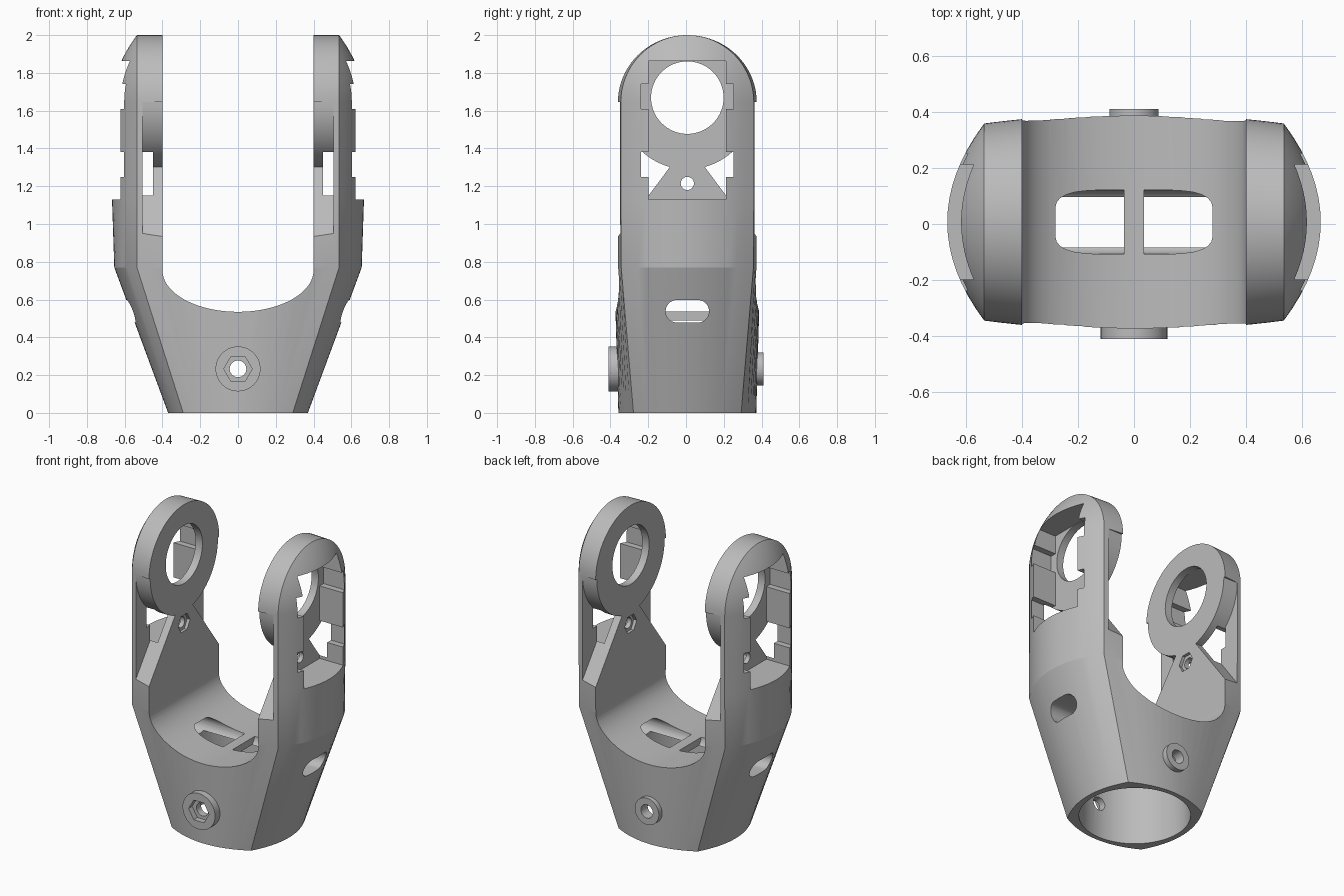
import bpy, bmesh, math
from mathutils import Vector

if "Cube" in bpy.data.objects:
    bpy.data.objects.remove(bpy.data.objects["Cube"], do_unlink=True)

Y0 = 0.007          # fore-aft centre of the body
EAR_Z, EAR_R = 1.645, 0.355

grey = bpy.data.materials.new("plain grey")
grey.use_nodes = True
grey.diffuse_color = (0.5, 0.5, 0.5, 1)
grey.node_tree.nodes["Principled BSDF"].inputs["Base Color"].default_value = (0.5, 0.5, 0.5, 1)


def finish(bm, name):
    bmesh.ops.recalc_face_normals(bm, faces=bm.faces)
    mesh = bpy.data.meshes.new(name)
    bm.to_mesh(mesh)
    bm.free()
    ob = bpy.data.objects.new(name, mesh)
    mesh.materials.append(grey)
    bpy.context.collection.objects.link(ob)
    return ob


def prism(name, pts, axis, a, b):
    """Extrude a 2D outline along an axis from a to b."""
    place = {"x": lambda u, v, w: (w, u + Y0, v),
             "y": lambda u, v, w: (u, w, v),
             "z": lambda u, v, w: (u, v + Y0, w)}[axis]
    bm = bmesh.new()
    rings = [[bm.verts.new(place(u, v, w)) for u, v in pts] for w in (a, b)]
    bm.faces.new(rings[0])
    bm.faces.new(rings[1])
    n = len(pts)
    for i in range(n):
        j = (i + 1) % n
        bm.faces.new((rings[0][i], rings[0][j], rings[1][j], rings[1][i]))
    return finish(bm, name)


def arc(cx, cy, rx, ry, start, end, n):
    return [(cx + rx * math.cos(t), cy + ry * math.sin(t))
            for t in (math.radians(start + (end - start) * i / n) for i in range(n + 1))]


def circle(cx, cy, r, n=48):
    return arc(cx, cy, r, r, 0, 360, n)[:-1]


def box(u0, u1, v0, v1):
    return [(u0, v0), (u1, v0), (u1, v1), (u0, v1)]


def combine(target, tool, operation="DIFFERENCE"):
    tool.hide_render = True
    mod = target.modifiers.new("combine", "BOOLEAN")
    mod.operation, mod.solver, mod.object = operation, "EXACT", tool
    bpy.context.view_layer.objects.active = target
    bpy.ops.object.modifier_apply(modifier=mod.name)
    bpy.data.objects.remove(tool, do_unlink=True)


def lens(cx, cy, bx, by, z, n=16):
    """Four-cornered section with bulging sides."""
    pts = []
    for i in range(n):
        t = 2 * i / n - 1
        pts.append((bx - (bx - cx) * t * t, cy * t))
    for i in range(n):
        t = 1 - 2 * i / n
        pts.append((cx * t, by - (by - cy) * t * t))
    pts += [(-x, -y) for x, y in pts]
    return [Vector((x, y + Y0, z)) for x, y in pts]


# Body: tapered base, straight legs and rounded ears as one loft
sections = [lens(0.29, 0.285, 0.37, 0.365, 0),
            lens(0.535, 0.35, 0.655, 0.387, 0.77),
            lens(0.535, 0.352, 0.667, 0.387, 1.13)]
for i in range(21):
    f = math.radians(88.5 * i / 20)
    c = math.cos(f)
    sections.append(lens(0.535, 0.352 * c, 0.535 + 0.132 * c * c, 0.387 * c,
                         EAR_Z + EAR_R * math.sin(f)))
bm = bmesh.new()
rings = [[bm.verts.new(p) for p in s] for s in sections]
for lo, hi in zip(rings, rings[1:]):
    for i in range(len(lo)):
        j = (i + 1) % len(lo)
        bm.faces.new((lo[i], lo[j], hi[j], hi[i]))
bm.faces.new(rings[0])
bm.faces.new(rings[-1])
fork = finish(bm, "fork_body")

# Screw bosses front and back
combine(fork, prism("front_boss", circle(0, 0.233, 0.119), "y", -0.41, -0.3), "UNION")
combine(fork, prism("back_boss", circle(0, 0.233, 0.088), "y", 0.3, 0.41), "UNION")

# Gap between the legs and socket in the base
gap = arc(0, 0.755, 0.4, 0.22, 180, 360, 40) + [(0.4, 2.2), (-0.4, 2.2)]
combine(fork, prism("leg_gap", gap, "y", -0.7, 0.7))
combine(fork, prism("base_socket", circle(0, 0, 0.335, 64), "z", -0.1, 0.49))

# Boss screw hole and hex recess
combine(fork, prism("boss_hole", circle(0, 0.233, 0.044, 32), "y", -0.6, 0.6))
combine(fork, prism("boss_hex", circle(0, 0.233, 0.075, 6), "y", -0.6, -0.372))

for s in (1, -1):
    # Cable tunnel through the side into the gap floor
    tunnel = (arc(0.055, 0.538, 0.06, 0.06, -90, 90, 12)
              + arc(-0.055, 0.538, 0.06, 0.06, 90, 270, 12))
    combine(fork, prism("cable_tunnel", tunnel, "x", 0.035 * s, 0.9 * s))

    # Side cuts that leave a ring above a tapered neck
    for d in (1, -1):
        side = [(y * d, z) for y, z in
                arc(0, EAR_Z, EAR_R, EAR_R, 285, 360, 20)
                + [(0.6, EAR_Z), (0.6, 0.62), (0.355, 0.95)]]
        combine(fork, prism("neck_cut", side, "x", 0.3 * s, 0.505 * s))

    # Outer pocket with two pairs of notches
    for outline in (box(-0.205, 0.205, 1.13, 1.862),
                    box(-0.245, 0.245, 1.25, 1.38),
                    box(-0.245, 0.245, 1.61, 1.74)):
        combine(fork, prism("pocket", outline, "x", 0.45 * s, 0.9 * s))

    # Bearing hole, neck screw hole and nut recess
    combine(fork, prism("bearing_hole", circle(0, 1.669, 0.192, 64), "x", 0.2 * s, 0.6 * s))
    combine(fork, prism("neck_hole", circle(0, 1.215, 0.035, 24), "x", 0.2 * s, 0.6 * s))
    combine(fork, prism("nut_recess", circle(0, 1.215, 0.062, 6), "x", 0.2 * s, 0.42 * s))

# Smooth the curved surfaces, keep the edges crisp
bpy.ops.object.select_all(action="DESELECT")
fork.select_set(True)
bpy.context.view_layer.objects.active = fork
bpy.ops.object.shade_smooth_by_angle(angle=math.radians(18))
